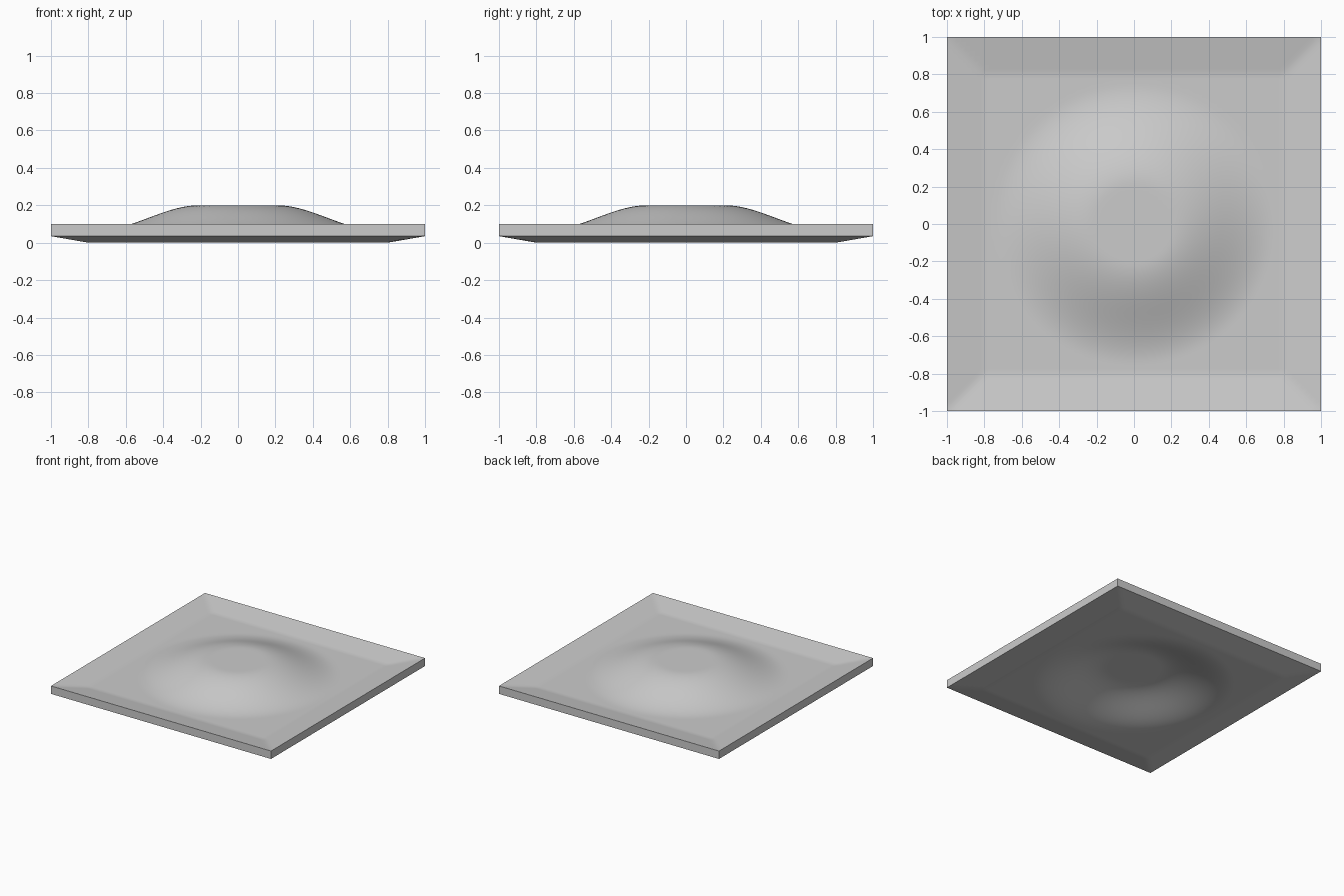
import bpy
import bmesh

if "Cube" in bpy.data.objects:
    bpy.data.objects.remove(bpy.data.objects["Cube"])

THICK = 0.065        # vertical thickness of the sheet
FLOOR = 0.065        # top surface in the shallow tray
RIM = 0.10           # top surface at the outer edge
TOP = 0.20           # flat top of the dome


def smoothstep(a, b, v):
    t = min(max((v - a) / (b - a), 0.0), 1.0)
    return t * t * (3 - 2 * t)


def height(x, y):
    """Round dome in the middle, straight rise to the square rim."""
    dome = (TOP - FLOOR) * (1 - smoothstep(0.21, 0.75, (x * x + y * y) ** 0.5))
    rim = (RIM - FLOOR) * max(0.0, (max(abs(x), abs(y)) - 0.8) / 0.2)
    return FLOOR + dome + rim


# Top sheet: a fine grid raised by the height function
bm = bmesh.new()
bmesh.ops.create_grid(bm, x_segments=80, y_segments=80, size=1.0)
for v in bm.verts:
    v.co.z = height(v.co.x, v.co.y)

# Underside and side walls: the same sheet pushed straight down
ext = bmesh.ops.extrude_face_region(bm, geom=bm.faces[:], use_keep_orig=True)
for v in (g for g in ext["geom"] if isinstance(g, bmesh.types.BMVert)):
    v.co.z -= THICK
bmesh.ops.recalc_face_normals(bm, faces=bm.faces[:])

mesh = bpy.data.meshes.new("domed_plate")
bm.to_mesh(mesh)
bm.free()
plate = bpy.data.objects.new("domed_plate", mesh)
bpy.context.collection.objects.link(plate)

# Smooth surface, sharp outer edges
bpy.context.view_layer.objects.active = plate
plate.select_set(True)
bpy.ops.object.shade_smooth_by_angle(angle=0.6)
